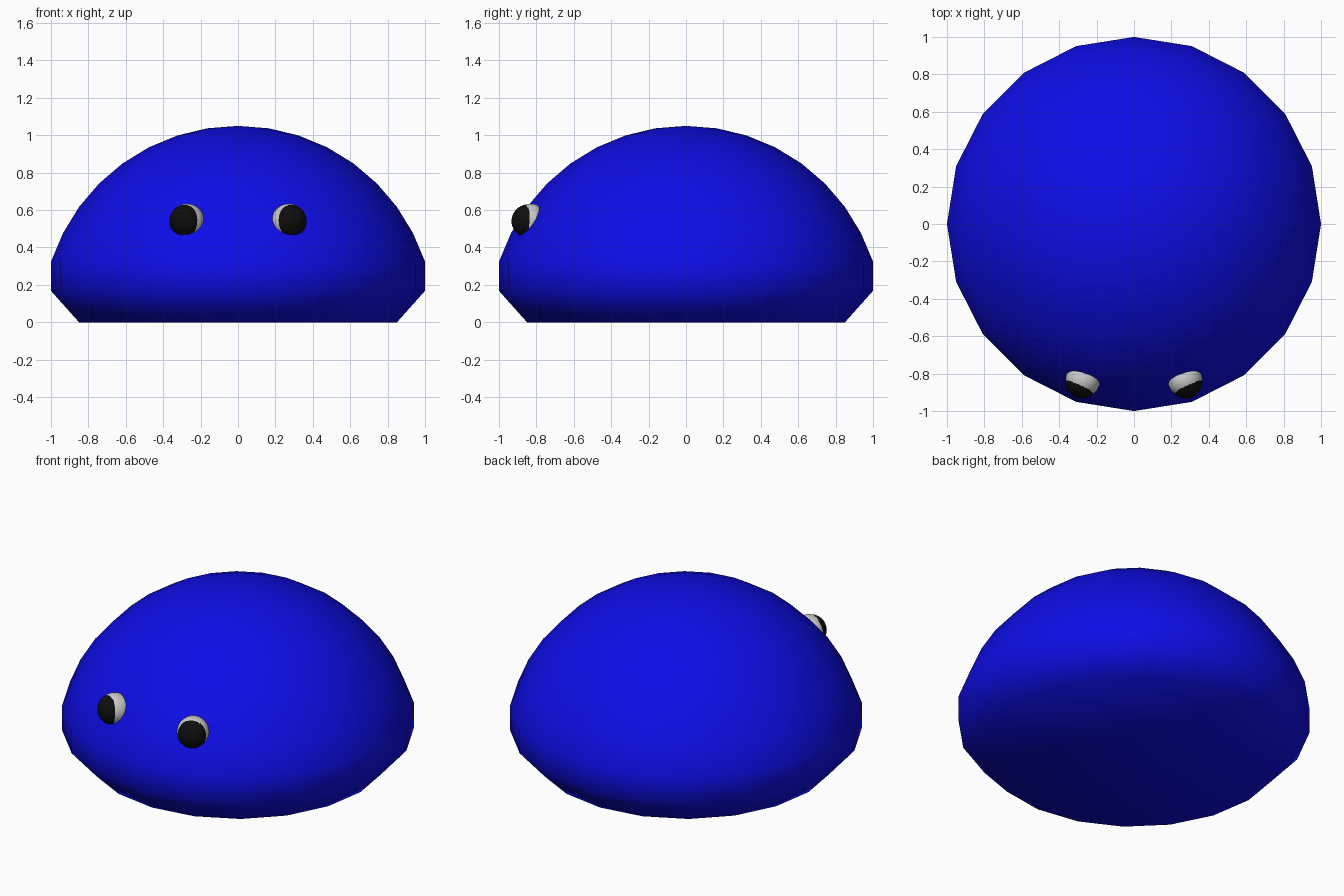
import bpy, bmesh
from mathutils import Matrix, Vector

if "Cube" in bpy.data.objects:
    bpy.data.objects.remove(bpy.data.objects["Cube"])


def material(name, color):
    mat = bpy.data.materials.new(name)
    mat.diffuse_color = color
    mat.use_nodes = True
    mat.node_tree.nodes["Principled BSDF"].inputs["Base Color"].default_value = mat.diffuse_color
    return mat


def finish(name, bm, mat):
    for f in bm.faces:
        f.smooth = True
    bmesh.ops.recalc_face_normals(bm, faces=bm.faces[:])
    me = bpy.data.meshes.new(name)
    bm.to_mesh(me)
    bm.free()
    me.materials.append(mat)
    ob = bpy.data.objects.new(name, me)
    bpy.context.collection.objects.link(ob)
    return ob


blue = material("blue", (0.004, 0.004, 0.8, 1))
white = material("white", (0.8, 0.8, 0.8, 1))
black = material("black", (0.004, 0.004, 0.004, 1))

# Body: upper half of a sphere with its two lowest rings pulled in
bm = bmesh.new()
bmesh.ops.create_uvsphere(bm, u_segments=20, v_segments=20, radius=1.05)
bmesh.ops.delete(bm, geom=[v for v in bm.verts if v.co.z < -0.01], context='VERTS')
for v in bm.verts:
    if v.co.z < 0.2:
        r, z = (0.85, 0.0) if v.co.z < 0.1 else (1.0, 0.168)
        flat = Vector((v.co.x, v.co.y, 0)).normalized() * r
        v.co = (flat.x, flat.y, z)
    elif v.co.z < 0.35:
        v.co.x *= 1.0014
        v.co.y *= 1.0014

# Flat underside
bmesh.ops.contextual_create(bm, geom=[e for e in bm.edges if e.is_boundary])
finish("body", bm, blue)

# Eyes: white ball half sunk in the body, dark ball pushed slightly forwards
for label, side in (("left", -1), ("right", 1)):
    centre = Vector((side * 0.272, -0.832, 0.54))
    out = Vector((side * 0.4, -0.9, 0.08)).normalized()
    for part, radius, push, mat in (("eye_white", 0.094, 0.0, white),
                                    ("pupil", 0.089, 0.013, black)):
        bm = bmesh.new()
        bmesh.ops.create_uvsphere(bm, u_segments=20, v_segments=20, radius=radius,
                                  matrix=Matrix.Translation(centre + out * push))
        finish(f"{label}_{part}", bm, mat)
